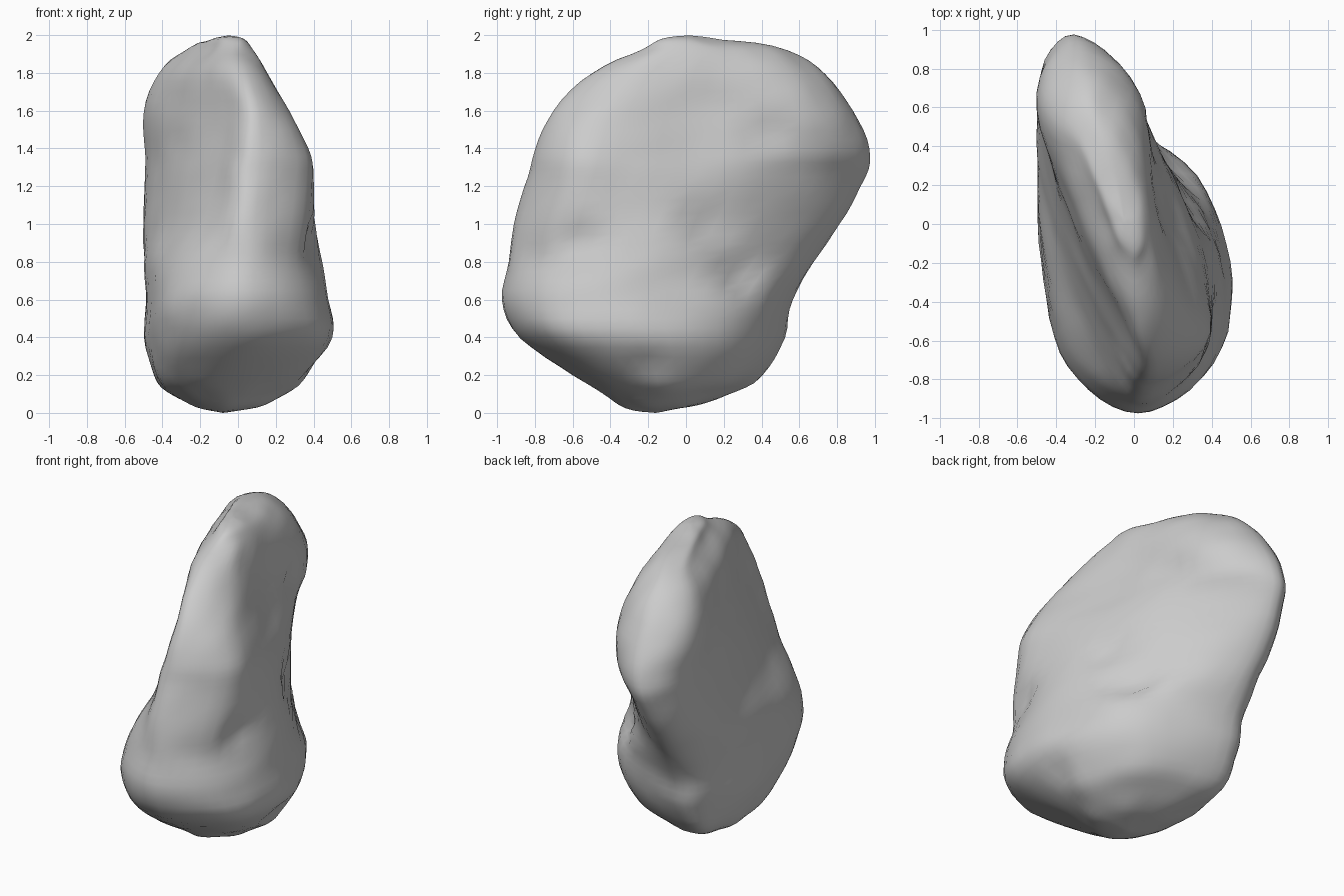
import bpy, bmesh
from mathutils import Vector, noise

cube = bpy.data.objects.get("Cube")
if cube:
    bpy.data.objects.remove(cube, do_unlink=True)

# Horizontal sections, bottom to top:
# z, front y, back y, front x, back x, three right x, three left x (front to back)
SECTIONS = [
    (.03, -.32, .02, -.05, -.10, .06, .10, .03, -.15, -.22, -.18),
    (.10, -.44, .22, -.05, -.22, .14, .26, .08, -.24, -.35, -.32),
    (.20, -.60, .40, -.05, -.30, .26, .37, .16, -.33, -.43, -.43),
    (.40, -.88, .52, 0, -.30, .41, .49, .25, -.34, -.48, -.47),
    (.60, -.97, .56, .02, -.31, .39, .47, .24, -.34, -.47, -.47),
    (.80, -.94, .68, .03, -.33, .35, .43, .07, -.28, -.46, -.49),
    (1.0, -.91, .81, .04, -.35, .37, .36, -.02, -.18, -.41, -.50),
    (1.25, -.84, .95, .06, -.33, .39, .27, -.05, -.13, -.38, -.49),
    (1.4, -.80, .97, .08, -.30, .37, .20, 0, -.10, -.36, -.49),
    (1.6, -.70, .89, .08, -.28, .27, .13, .03, -.08, -.34, -.50),
    (1.8, -.50, .74, .03, -.25, .15, .10, -.01, -.12, -.29, -.42),
    (1.92, -.24, .54, 0, -.20, .08, .05, -.07, -.10, -.20, -.28),
    (1.98, -.13, .20, 0, -.10, .03, .02, -.05, -.07, -.12, -.14),
]
FRACTIONS = (.15, .5, .85)

# Local dents (negative) and swellings (positive): centre, radius, height
DENTS = [
    ((.36, -.55, .92), .15, -.05),
    ((.05, .43, 1.47), .16, -.04),
    ((.40, -.20, .26), .16, -.02),
    ((.30, .10, 1.0), .20, -.04),
    ((.24, .30, .72), .20, -.04),
]


def ring(z, front, back, xf, xb, *sides):
    """Closed outline of one section, running front, right, back, left."""
    ys = [front + (back - front) * f for f in FRACTIONS]
    right = [Vector((x, y, z)) for x, y in zip(sides[:3], ys)]
    left = [Vector((x, y, z)) for x, y in zip(sides[3:], ys)]
    return [Vector((xf, front, z)), *right, Vector((xb, back, z)), *reversed(left)]


def spline(points, steps, closed):
    """Smooth curve passing through every point."""
    n = len(points)
    pick = lambda i: points[i % n] if closed else points[max(0, min(n - 1, i))]
    curve = []
    for i in range(n if closed else n - 1):
        a, b, c, d = (pick(i + k) for k in (-1, 0, 1, 2))
        for s in range(steps):
            t = s / steps
            curve.append(b + (c - a) * t / 2
                         + (a * 2 - b * 5 + c * 4 - d) * t * t / 2
                         + (b * 3 - a - c * 3 + d) * t ** 3 / 2)
    if not closed:
        curve.append(points[-1].copy())
    return curve


# Loft the stone body between its two poles
rings = [[Vector((-.08, -.16, 0))] * 8]
rings += [ring(*row) for row in SECTIONS]
rings.append([Vector((-.05, .02, 2))] * 8)
rings = [spline(r, 6, True) for r in rings]
columns = [spline(list(col), 4, False) for col in zip(*rings)]

bm = bmesh.new()
grid = [[bm.verts.new(p) for p in col] for col in columns]
for i, col in enumerate(grid):
    following = grid[(i + 1) % len(grid)]
    for j in range(len(col) - 1):
        bm.faces.new((col[j], following[j], following[j + 1], col[j + 1]))
bmesh.ops.remove_doubles(bm, verts=bm.verts, dist=.0005)
bmesh.ops.recalc_face_normals(bm, faces=bm.faces)
bm.normal_update()

# Weather the surface with dents and gentle unevenness
moves = []
for v in bm.verts:
    lift = .008 * noise.noise(v.co * 3) + .008 * noise.noise(v.co * 7)
    for centre, radius, height in DENTS:
        near = max(0, 1 - (v.co - Vector(centre)).length / radius)
        lift += height * near * near * (3 - 2 * near)
    moves.append(v.normal * lift)
for v, move in zip(bm.verts, moves):
    v.co += move

# Rest on the ground
low = min(v.co.z for v in bm.verts)
bmesh.ops.translate(bm, verts=bm.verts, vec=(0, 0, -low))

mesh = bpy.data.meshes.new("boulder")
bm.to_mesh(mesh)
bm.free()
boulder = bpy.data.objects.new("boulder", mesh)
bpy.context.collection.objects.link(boulder)

# Plain grey stone
stone = bpy.data.materials.new("grey stone")
stone.use_nodes = True
colour = (.6, .6, .6, 1)
stone.diffuse_color = colour
stone.node_tree.nodes["Principled BSDF"].inputs["Base Color"].default_value = colour
mesh.materials.append(stone)

bpy.ops.object.select_all(action='DESELECT')
boulder.select_set(True)
bpy.context.view_layer.objects.active = boulder
bpy.ops.object.shade_smooth_by_angle(angle=.8)
